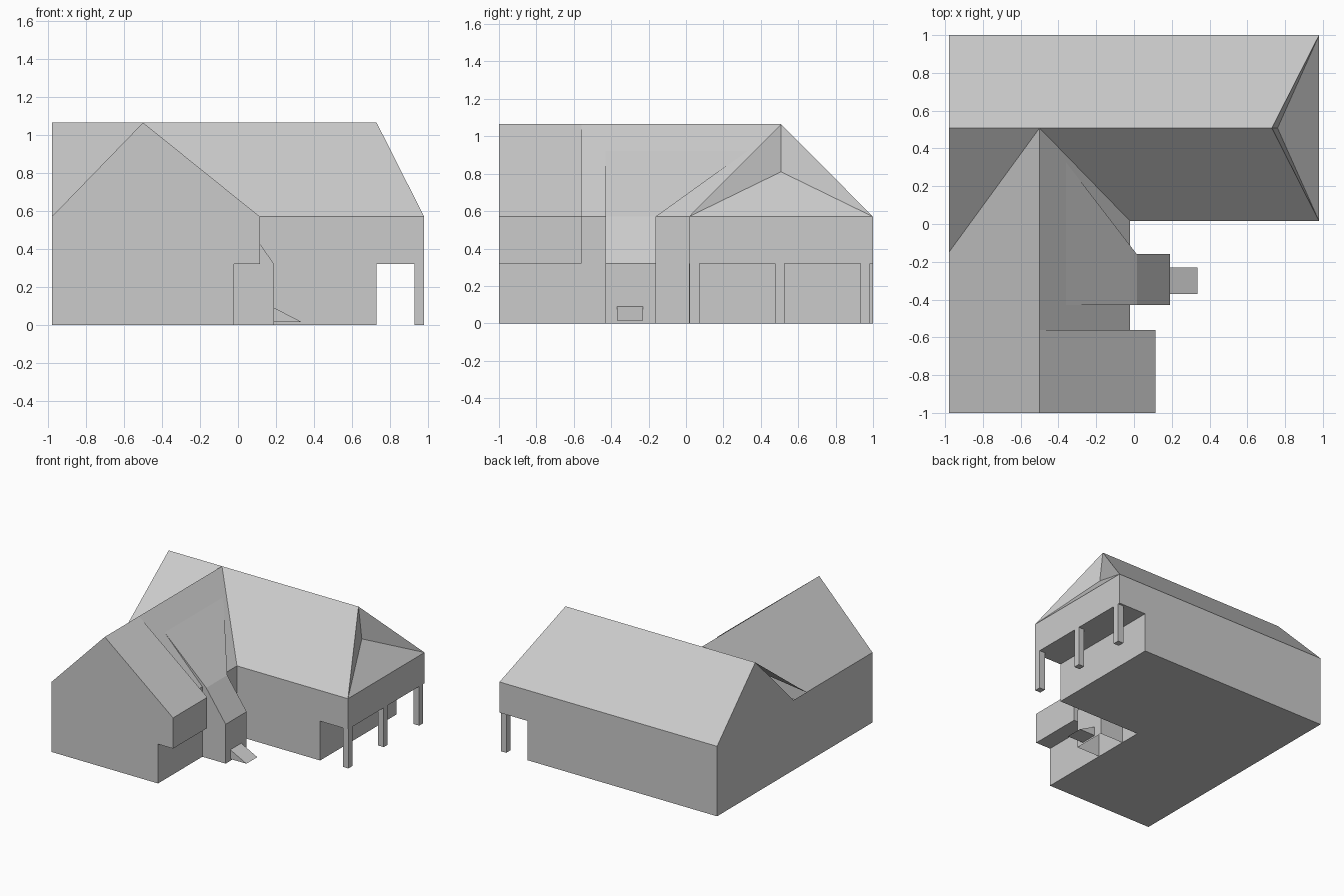
import bpy, bmesh

if "Cube" in bpy.data.objects:
    bpy.data.objects.remove(bpy.data.objects["Cube"])

L, R, MID = -0.98, 0.98, -0.5         # outer sides, front wing ridge
WALL, HIP = -0.02, 0.73               # wing wall, end wall of the back wing
EAVE, LOW, TOP = 0.57, 0.32, 1.065    # eave, soffit and ridge heights
YF, YB, YI, YR = -1.0, 1.0, 0.015, 0.508  # front, back, inner wall, ridge


def shell(name, polygons):
    """Join polygons (lists of points) into one flat-faced mesh."""
    bm = bmesh.new()
    for poly in polygons:
        bm.faces.new([bm.verts.new(p) for p in poly])
    bmesh.ops.remove_doubles(bm, verts=bm.verts[:], dist=1e-4)
    bmesh.ops.recalc_face_normals(bm, faces=bm.faces[:])
    me = bpy.data.meshes.new(name)
    bm.to_mesh(me)
    bm.free()
    ob = bpy.data.objects.new(name, me)
    bpy.context.collection.objects.link(ob)
    return ob


def at_y(profile, y):
    return [(x, y, z) for x, z in profile]


def at_z(outline, z):
    return [(x, y, z) for x, y in outline]


def sides(a, b, skip=()):
    """Quads joining two matching loops."""
    n = len(a)
    return [[a[i], a[(i + 1) % n], b[(i + 1) % n], b[i]]
            for i in range(n) if i not in skip]


def box(name, x0, x1, y0, y1, z0, z1):
    o = [(x0, y0), (x1, y0), (x1, y1), (x0, y1)]
    a, b = at_z(o, z0), at_z(o, z1)
    return shell(name, [a, b] + sides(a, b))


# L-shaped walls with floor
plan = [(L, YB), (HIP, YB), (HIP, YI), (WALL, YI), (WALL, YF), (L, YF)]
floor = at_z(plan, 0)
shell("walls", [floor] + sides(floor, at_z(plan, EAVE)))

# Gable walls
shell("front_gable", [at_y([(L, EAVE), (WALL, EAVE), (MID, TOP)], YF)])
shell("left_gable", [[(L, YI, EAVE), (L, YB, EAVE), (L, YR, TOP)]])

# Overhang above the open porch
deck = [(HIP, YI), (R, YI), (R, YB), (HIP, YB)]
under = at_z(deck, LOW)
shell("porch_overhang", [under] + sides(under, at_z(deck, EAVE), skip=(3,)))

# Porch posts
for i, y in enumerate((0.02, 0.475, 0.932)):
    box(f"porch_post_{i + 1}", 0.93, R, y, y + 0.052, 0, LOW + 0.04)

# Back wing roof with folded hip end
peak, fold = (HIP, YR, TOP), (0.76, YR, 0.81)
c_front, c_back = (R, YI, EAVE), (R, YB, EAVE)
cross, valley = (MID, YR, TOP), (L, -0.15, EAVE)
shell("back_wing_roof", [
    [(L, YB, EAVE), c_back, peak, (L, YR, TOP)],
    [cross, (WALL, YI, EAVE), c_front, peak],
    [(L, YR, TOP), valley, cross],
    [peak, c_front, fold],
    [peak, fold, c_back],
    [fold, c_front, c_back],
])

# Front wing roof
BAY = -0.56
shell("front_wing_roof", [
    [(MID, YF, TOP), (L, YF, EAVE), valley, cross],
    [(MID, BAY, TOP), (WALL, BAY, EAVE), (WALL, YI, EAVE), cross],
])

# Front bay overhang with shallower roof
bay = [(MID, TOP), (0.115, EAVE), (0.115, LOW), (WALL, LOW), (WALL, EAVE)]
a, b = at_y(bay, YF), at_y(bay, BAY)
shell("front_bay", [a, b] + sides(a, b, skip=(3, 4)))

# Entry with steep roof running up the wing
E0, E1 = -0.43, -0.16
wall = [(WALL, 0), (0.19, 0), (0.19, LOW), (0.015, EAVE)]
a, b = at_y(wall, E0), at_y(wall, E1)
shell("entry", [
    a + at_y([(-0.37, 0.93), (WALL, EAVE)], E0),
    b + at_y([(WALL, EAVE)], E1),
    [a[1], a[2], b[2], b[1]],
    [a[2], a[3], b[3], b[2]],
    [(-0.37, E0, 0.93), a[3], b[3], (-0.37, 0.34, 0.93)],
])

# Entry ramp
ramp = [(0.19, 0.015), (0.335, 0.015), (0.19, 0.09)]
a, b = at_y(ramp, -0.37), at_y(ramp, -0.23)
shell("entry_ramp", [a, b] + sides(a, b))
